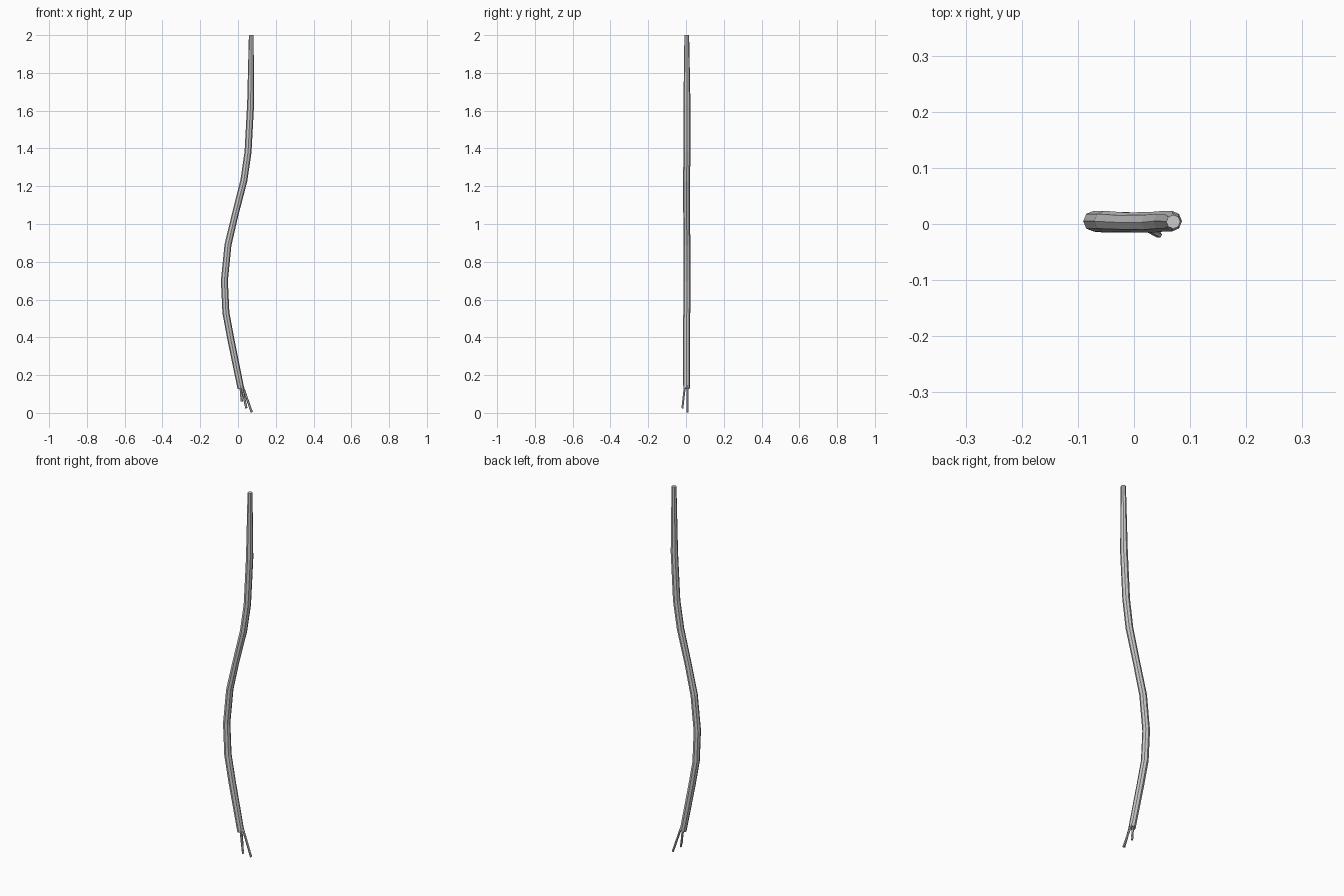
import bpy, bmesh, math
from mathutils import Vector

if "Cube" in bpy.data.objects:
    bpy.data.objects.remove(bpy.data.objects["Cube"])


def tube(name, path, sides, phase=0.0):
    """Sweep a ring along (x, y, z, radius) points and cap both ends."""
    pts = [Vector(p[:3]) for p in path]
    bm = bmesh.new()
    rings = []
    for i, p in enumerate(pts):
        t = (pts[min(i + 1, len(pts) - 1)] - pts[max(i - 1, 0)]).normalized()
        if i == len(pts) - 1 and t.z > 0:
            t = Vector((0, 0, 1))
        u = Vector((0, 1, 0)).cross(t).normalized()
        v = t.cross(u)
        ring = []
        for k in range(sides):
            a = 2 * math.pi * k / sides + phase
            ring.append(bm.verts.new(p + path[i][3] * (u * math.cos(a) + v * math.sin(a))))
        rings.append(ring)
    for a, b in zip(rings, rings[1:]):
        for k in range(sides):
            n = (k + 1) % sides
            bm.faces.new((a[k], a[n], b[n], b[k]))
    bm.faces.new(rings[0][::-1])
    bm.faces.new(rings[-1])
    bmesh.ops.recalc_face_normals(bm, faces=bm.faces)
    mesh = bpy.data.meshes.new(name)
    bm.to_mesh(mesh)
    bm.free()
    ob = bpy.data.objects.new(name, mesh)
    bpy.context.collection.objects.link(ob)
    return ob


# Outer sheath, a gentle S bend tapering at the top
R = 0.0185
tube("cable_sheath", [
    (0.015, 0.003, 0.13, 0.0175),
    (-0.038, 0.003, 0.39, R),
    (-0.064, 0.004, 0.53, R),
    (-0.072, 0.005, 0.70, R),
    (-0.053, 0.005, 0.89, R),
    (-0.015, 0.003, 1.05, 0.0175),
    (0.031, 0.003, 1.23, R),
    (0.053, 0.005, 1.38, R),
    (0.067, 0.005, 1.64, R),
    (0.070, 0.004, 2.00, 0.0125),
], 8)

# Three bare wires splaying from the cut end
for name, start, end in [
    ("short_wire", (0.012, 0.009, 0.16), (0.020, 0.009, 0.06)),
    ("middle_wire", (0.016, -0.004, 0.16), (0.044, -0.019, 0.025)),
    ("long_wire", (0.018, 0.009, 0.16), (0.073, 0.009, 0.003)),
]:
    tube(name, [(*start, 0.006), (*end, 0.006)], 6)
